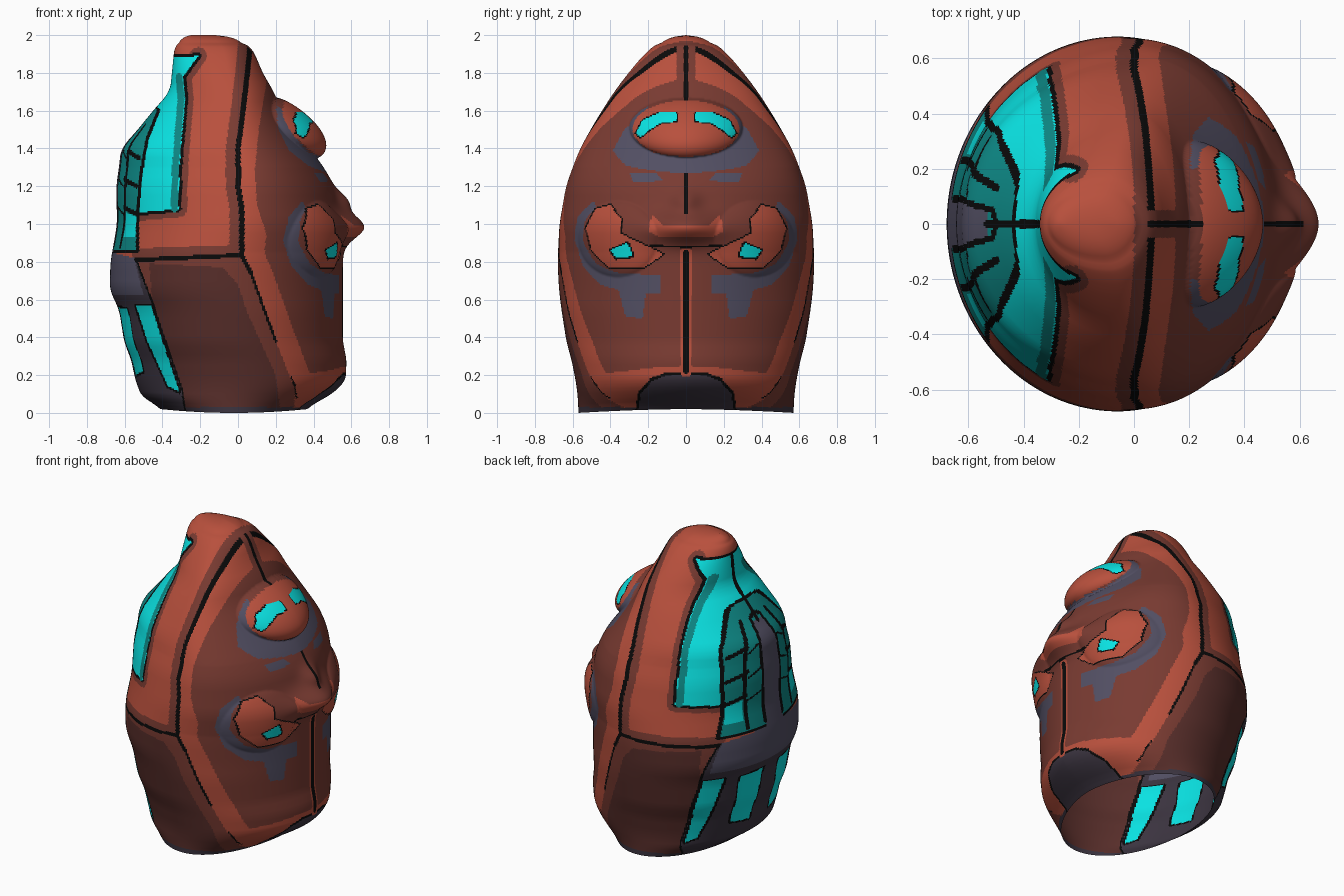
import bpy
import math

cube = bpy.data.objects.get("Cube")
if cube:
    bpy.data.objects.remove(cube, do_unlink=True)

# Flat colours
COLOURS = {
    "red": (0.48, 0.08, 0.046),
    "brown": (0.19, 0.043, 0.031),
    "dark_brown": (0.1, 0.028, 0.024),
    "slate": (0.085, 0.078, 0.125),
    "dark_slate": (0.045, 0.035, 0.052),
    "black": (0.003, 0.003, 0.003),
    "cyan": (0.003, 0.78, 0.78),
    "teal": (0.004, 0.25, 0.24),
}
NAMES = list(COLOURS)


def make_material(name):
    rgba = (*COLOURS[name], 1)
    material = bpy.data.materials.new(name)
    material.use_nodes = True
    material.diffuse_color = rgba
    shader = material.node_tree.nodes["Principled BSDF"]
    shader.inputs["Base Color"].default_value = rgba
    shader.inputs["Roughness"].default_value = 0.7
    return material


# Outline of the shell: height, back, front, half width
PROFILE = [
    (0, -.38, .34, .57), (.05, -.5, .45, .57), (.15, -.54, .57, .58),
    (.3, -.57, .575, .61), (.36, -.6, .555, .63), (.55, -.63, .555, .66),
    (.65, -.68, .555, .672), (.8, -.675, .555, .68), (1, -.64, .56, .67),
    (1.2, -.645, .51, .635), (1.3, -.63, .455, .6), (1.4, -.62, .38, .56),
    (1.5, -.53, .3, .505), (1.6, -.45, .23, .445), (1.7, -.36, .19, .38),
    (1.8, -.35, .13, .305), (1.9, -.34, .09, .22), (1.95, -.335, .06, .165),
    (1.985, -.3, 0, .11), (2, -.25, -.12, .0),
]


def section(z):
    for low, high in zip(PROFILE, PROFILE[1:]):
        if z <= high[0]:
            t = max(0, (z - low[0]) / (high[0] - low[0]))
            return [a + (b - a) * t for a, b in zip(low[1:], high[1:])]
    return PROFILE[-1][1:]


def smooth_section(z):
    reach = min(0.04, 2 - z)
    samples = [section(z + reach * k / 2) for k in range(-2, 3)]
    return [sum(values) / len(samples) for values in zip(*samples)]


def dome(y, z, centre, radii, height):
    u = ((y - centre[0]) / radii[0]) ** 2 + ((z - centre[1]) / radii[1]) ** 2
    return height * max(0, 1 - u) ** 0.7


def bulge(y, z):
    """Raised middle eye, side eyes, wide nose and its bridge."""
    nose = 0.11 * math.exp(-(y / 0.18) ** 2 - ((z - 0.985) / 0.08) ** 2)
    bridge = 0.05 * math.exp(-(y / 0.07) ** 2 - ((z - 1.12) / 0.06) ** 2)
    return (dome(y, z, (0, 1.51), (.3, .16), .135)
            + dome(y, z, (.36, .92), (.21, .2), .05) + nose + bridge)


# Paint rules, later ones cover earlier ones
layers = []


def project(view, p):
    if view == "side":
        return p[0], p[2]
    if (view == "face" and p[0] < 0.05) or (view == "back" and p[0] > -0.2):
        return None
    return p[1], p[2]


def bounds(points, margin):
    us, vs = zip(*points)
    return min(us) - margin, max(us) + margin, min(vs) - margin, max(vs) + margin


def area(colour, view, points):
    box = bounds(points, 0)
    edges = list(zip(points, points[1:] + points[:1]))

    def inside(p):
        q = project(view, p)
        if not q or not (box[0] <= q[0] <= box[1] and box[2] <= q[1] <= box[3]):
            return False
        odd = False
        for (au, av), (bu, bv) in edges:
            if (av > q[1]) != (bv > q[1]):
                if q[0] < au + (q[1] - av) * (bu - au) / (bv - av):
                    odd = not odd
        return odd
    layers.append((colour, inside))


def line(colour, view, points, width):
    box = bounds(points, width)

    def near(p):
        q = project(view, p)
        if not q or not (box[0] <= q[0] <= box[1] and box[2] <= q[1] <= box[3]):
            return False
        for (au, av), (bu, bv) in zip(points, points[1:]):
            du, dv = bu - au, bv - av
            t = ((q[0] - au) * du + (q[1] - av) * dv) / (du * du + dv * dv)
            t = min(1, max(0, t))
            if math.hypot(q[0] - au - du * t, q[1] - av - dv * t) < width:
                return True
        return False
    layers.append((colour, near))


def outlined(colour, view, points, width, border="black"):
    line(border, view, points + points[:1], width)
    area(colour, view, points)


def shift(points, du):
    return [(u + du, v) for u, v in points]


# Side panels and seams
seam = [(.07, 2), (.05, 1.8), (.02, 1.55), (0, 1.4), (0, 1.2), (.02, 1.08), (.02, .84)]
line("brown", "side", shift(seam, -.035), .03)
line("brown", "side", [(-.53, .84), (-.02, .86)], .03)
area("brown", "side", [(-.56, .81), (.02, .83), (.07, .74), (.13, .57), (.2, .38), (.3, .13),
                       (.3, -.1), (-.4, -.1)])
area("dark_brown", "side", [(-.47, .79), (-.08, .77), (.0, .68), (.05, .53), (.2, .2),
                            (.24, -.1), (-.4, -.1)])
area("brown", "side", [(.14, 2), (.15, 1.75), (.11, 1.5), (.09, 1.3), (.1, 1.1), (.15, .95),
                       (.14, .85), (.2, .7), (.3, .42), (.38, .21), (.46, .22), (.8, .3), (.8, 2)])
line("black", "side", seam, .014)
line("black", "side", [(-.55, .81), (.02, .835), (.07, .74)], .011)
line("black", "side", [(.07, .74), (.13, .57), (.2, .38)], .007)
line("black", "side", [(.28, .19), (.3, .15), (.31, .08)], .004)
area("dark_slate", "side", [(-.6, -.1), (.6, -.1), (.6, .03), (-.6, .03)])

# Large rear side windows
window = [(-.21, 1.89), (-.29, 1.78), (-.28, 1.66), (-.31, 1.3), (-.315, 1.08), (-.54, 1.06),
          (-.6, 1.3), (-.6, 1.65), (-.36, 1.88)]
line("brown", "side", window[:6], .045)
outlined("cyan", "side", window, .016)
line("teal", "side", shift(window[1:5], -.022), .018)

# Ribbed rear panel
outlined("teal", "side", [(-.54, .86), (-.54, 1.06), (-.525, 1.25), (-.49, 1.45), (-.43, 1.6),
                          (-.5, 1.68), (-.8, 1.6), (-.8, .86)], .017)
area("cyan", "back", [(.25, .93), (.37, .93), (.36, 1.04), (.25, 1.06)])
line("black", "back", [(.23, .88), (.23, 1.2), (.2, 1.36), (.13, 1.52)], .013)
for rib in range(3):
    height = 1.07 + rib * .15
    line("black", "back", [(.22 - rib * .02, height + .02), (.37 - rib * .03, height - .02)], .012)
    line("black", "back", [(.1, height + .02), (.22 - rib * .02, height - .02)], .006)
area("slate", "back", [(-.1, .8), (.085, .8), (.085, 1.35), (.05, 1.5), (-.1, 1.5)])
line("black", "back", [(.09, .88), (.09, 1.35), (.05, 1.52), (0, 1.54)], .011)
line("black", "back", [(0, 1.5), (0, 1.88)], .015)

# Rear skirt with light strips
outlined("dark_slate", "side", [(-.8, .86), (-.54, .8), (-.45, .56), (-.3, .12), (-.27, -.1),
                                (-.8, -.1)], .009)
area("slate", "side", [(-.8, .88), (-.55, .82), (-.5, .62), (-.8, .62)])
outlined("cyan", "side", [(-.54, .57), (-.46, .57), (-.39, .35), (-.31, .11), (-.37, .14),
                          (-.48, .38)], .01)
outlined("cyan", "back", [(.08, .56), (.26, .55), (.25, .22), (.1, .2)], .012)

# Chin guard, mouth line and crown ridge
outlined("dark_slate", "face", [(-.1, .2), (.1, .2), (.18, .17), (.24, .1), (.27, -.1),
                                (-.1, -.1)], .015)
line("red", "face", [(0, .22), (0, .85)], .03)
line("black", "face", [(0, .22), (0, .85)], .014)
line("brown", "face", [(0, 1.68), (0, 1.95)], .05)
line("black", "face", [(0, 1.06), (0, 1.35)], .01)
line("black", "face", [(0, 1.66), (0, 1.98)], .012)

# Nose patch
area("red", "face", [(-.1, .93), (.14, .93), (.2, .96), (.18, 1.05), (.12, .99), (-.1, 1)])
line("black", "face", [(0, .878), (.19, .885)], .006)

# Middle eye with surrounding crescent
area("slate", "side", [(.2, 1.63), (.215, 1.5), (.27, 1.39), (.37, 1.31), (.47, 1.27), (.47, 1.34),
                       (.37, 1.385), (.29, 1.47), (.25, 1.6)])
area("slate", "face", [(.12, 1.23), (.28, 1.22), (.3, 1.27), (.16, 1.27)])
oval = [(.285 * math.sin(k * math.pi / 12), 1.505 + .15 * math.cos(k * math.pi / 12))
        for k in range(24)]
area("red", "face", oval)
outlined("cyan", "face", [(.05, 1.59), (.14, 1.59), (.23, 1.55), (.265, 1.48), (.24, 1.46),
                          (.19, 1.5), (.13, 1.535), (.05, 1.545)], .006)

# Side eyes with crescent, tab and pupil
area("slate", "side", [(.34, 1.12), (.27, 1.04), (.24, .91), (.28, .78), (.37, .68), (.47, .64),
                       (.535, .63), (.535, .73), (.46, .74), (.38, .79), (.32, .9), (.33, 1.02),
                       (.36, 1.09)])
area("slate", "face", [(.23, .5), (.32, .51), (.36, .66), (.21, .66)])
outlined("red", "face", [(.4, 1.1), (.48, 1.08), (.53, .98), (.5, .86), (.41, .77), (.22, .77),
                         (.12, .84), (.24, .9), (.35, .95), (.34, 1.02)], .007, "black")
outlined("cyan", "face", [(.28, .83), (.37, .82), (.4, .86), (.31, .9)], .009)

# Half shell, open underneath
ROWS, COLUMNS = 260, 220
vertices, faces = [], []
for row in range(ROWS + 1):
    level = 2 * row / ROWS
    back, front, half = smooth_section(level)
    # the widest point moves forward towards the brow and crown
    widest = (back + front) / 2 + 0.25 * (front - back) / 2 * min(1, max(0, (level - .85) / .45))
    for column in range(COLUMNS + 1):
        angle = math.pi * column / COLUMNS
        c, s = math.cos(angle), max(0, math.sin(angle))
        if column in (0, COLUMNS):
            s = 0
        x = widest + (front - widest if c > 0 else widest - back) * c
        y = half * (s ** 1.17 if c > 0 else s)
        z = level + 0.02 * c * c * max(0, 1 - level / 0.3)
        if c > 0:
            push = bulge(y, z)
            x += push * (0.4 + 0.6 * c)
            y += push * s * 0.4
        vertices.append((x, y, z))
for row in range(ROWS):
    for column in range(COLUMNS):
        a = row * (COLUMNS + 1) + column
        b = a + COLUMNS + 1
        faces.append((a, a + 1, b + 1, b))

mesh = bpy.data.meshes.new("head_shell")
mesh.from_pydata(vertices, [], faces)
for name in NAMES:
    mesh.materials.append(make_material(name))
layers.reverse()
for face in mesh.polygons:
    centre = face.center
    colour = next((name for name, test in layers if test(centre)), "red")
    face.material_index = NAMES.index(colour)
    face.use_smooth = True

shell = bpy.data.objects.new("head_shell", mesh)
bpy.context.scene.collection.objects.link(shell)
mirror = shell.modifiers.new("mirror_halves", "MIRROR")
mirror.use_axis = (False, True, False)
mirror.merge_threshold = 0.0005
